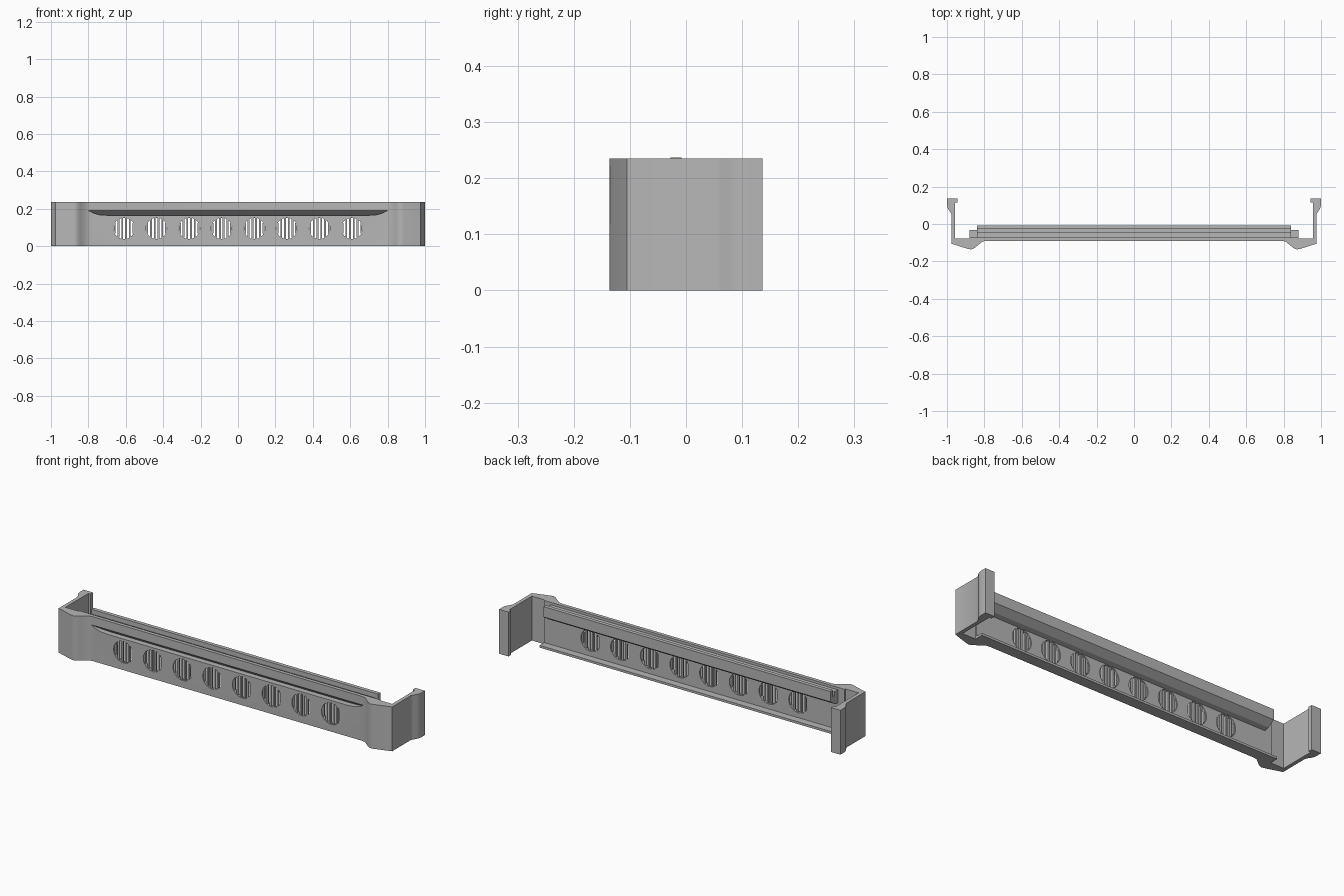
import bpy, bmesh, math

cube = bpy.data.objects.get("Cube")
if cube:
    bpy.data.objects.remove(cube, do_unlink=True)

grey = bpy.data.materials.new("grey_plastic")
grey.use_nodes = True
GREY = (0.47, 0.47, 0.47, 1)
grey.diffuse_color = GREY
grey.node_tree.nodes["Principled BSDF"].inputs["Base Color"].default_value = GREY

HEIGHT = 0.235
FRONT, BACK = -0.09, -0.071


def prism(bm, points, low, high):
    """Extrude a 2D outline; low and high map each point to 3D."""
    a = [bm.verts.new(low(u, v)) for u, v in points]
    b = [bm.verts.new(high(u, v)) for u, v in points]
    bm.faces.new(a)
    bm.faces.new(b[::-1])
    for i in range(len(a)):
        j = (i + 1) % len(a)
        bm.faces.new((a[j], a[i], b[i], b[j]))


def box(bm, x0, x1, y0, y1, z0, z1):
    prism(bm, [(x0, y0), (x1, y0), (x1, y1), (x0, y1)],
          lambda x, y: (x, y, z0), lambda x, y: (x, y, z1))


def finish(bm, name):
    bmesh.ops.recalc_face_normals(bm, faces=bm.faces)
    mesh = bpy.data.meshes.new(name)
    bm.to_mesh(mesh)
    bm.free()
    mesh.materials.append(grey)
    ob = bpy.data.objects.new(name, mesh)
    bpy.context.collection.objects.link(ob)
    return ob


def cut(ob, cutter):
    mod = ob.modifiers.new("cut", "BOOLEAN")
    mod.operation = "DIFFERENCE"
    mod.solver = "EXACT"
    mod.object = cutter
    bpy.context.view_layer.update()
    graph = bpy.context.evaluated_depsgraph_get()
    mesh = bpy.data.meshes.new_from_object(ob.evaluated_get(graph))
    ob.modifiers.clear()
    ob.data = mesh


# Front panel with flared corners, side arms and clips, as one plan outline
half = [(0.79, FRONT), (0.81, -0.094), (0.84, -0.118), (0.855, -0.130),
        (0.87, -0.136), (0.885, -0.134), (0.977, -0.105), (0.977, 0.052),
        (0.983, 0.064), (0.993, 0.079), (0.998, 0.092), (1.0, 0.105),
        (1.0, 0.136), (0.945, 0.136), (0.945, 0.114), (0.957, 0.114),
        (0.957, -0.077), (0.88, -0.077), (0.88, BACK)]
outline = half + [(-x, y) for x, y in reversed(half)]
bm = bmesh.new()
prism(bm, outline, lambda x, y: (x, y, 0), lambda x, y: (x, y, HEIGHT))
body = finish(bm, "front_panel_and_arms")

# Hooked rail behind the top edge
rail_section = [(-0.08, 0.150), (-0.045, 0.157), (-0.008, 0.182), (-0.008, 0.237),
                (-0.028, 0.237), (-0.028, 0.200), (-0.045, 0.200),
                (-0.045, 0.222), (-0.08, 0.222)]
bm = bmesh.new()
prism(bm, rail_section, lambda y, z: (-0.84, y, z), lambda y, z: (0.84, y, z))
rail = finish(bm, "rear_rail")

# Ledge behind the bottom edge
bm = bmesh.new()
box(bm, -0.88, 0.88, -0.08, -0.032, 0, 0.012)
finish(bm, "bottom_ledge")

# Sloping finger recess under the top edge
grip = [(0.70, 0.165), (0.74, 0.168), (0.77, 0.176), (0.80, 0.190)]
grip += [(-x, z) for x, z in reversed(grip)]
bm = bmesh.new()
prism(bm, grip, lambda x, z: (x, -0.1, z),
      lambda x, z: (x, FRONT + (0.19 - z) * 1.2, z))
cutter = finish(bm, "grip_cutter")
cut(body, cutter)
cut(rail, cutter)
bpy.data.objects.remove(cutter, do_unlink=True)

# Row of round vents, each filled with upright slats
RADIUS, VENT_Z, SIDES = 0.057, 0.095, 32
centres = [(i - 3.5) * 0.174 for i in range(8)]
holes, slats = bmesh.new(), bmesh.new()
for cx in centres:
    ring = [(cx + RADIUS * math.cos(k * math.tau / SIDES),
             VENT_Z + RADIUS * math.sin(k * math.tau / SIDES)) for k in range(SIDES)]
    prism(holes, ring, lambda x, z: (x, -0.1, z), lambda x, z: (x, -0.05, z))
    for k in range(6):
        dx = (k - 2.5) * 0.02
        h = math.sqrt(RADIUS ** 2 - dx ** 2) + 0.001
        box(slats, cx + dx - 0.005, cx + dx + 0.005,
            -0.087, -0.076, VENT_Z - h, VENT_Z + h)
cutter = finish(holes, "vent_cutter")
cut(body, cutter)
bpy.data.objects.remove(cutter, do_unlink=True)
finish(slats, "vent_slats")

# Smooth the curved corners and clips, keeping edges sharp
for ob in bpy.context.view_layer.objects:
    ob.select_set(ob == body)
bpy.context.view_layer.objects.active = body
bpy.ops.object.shade_smooth_by_angle(angle=math.radians(30))
